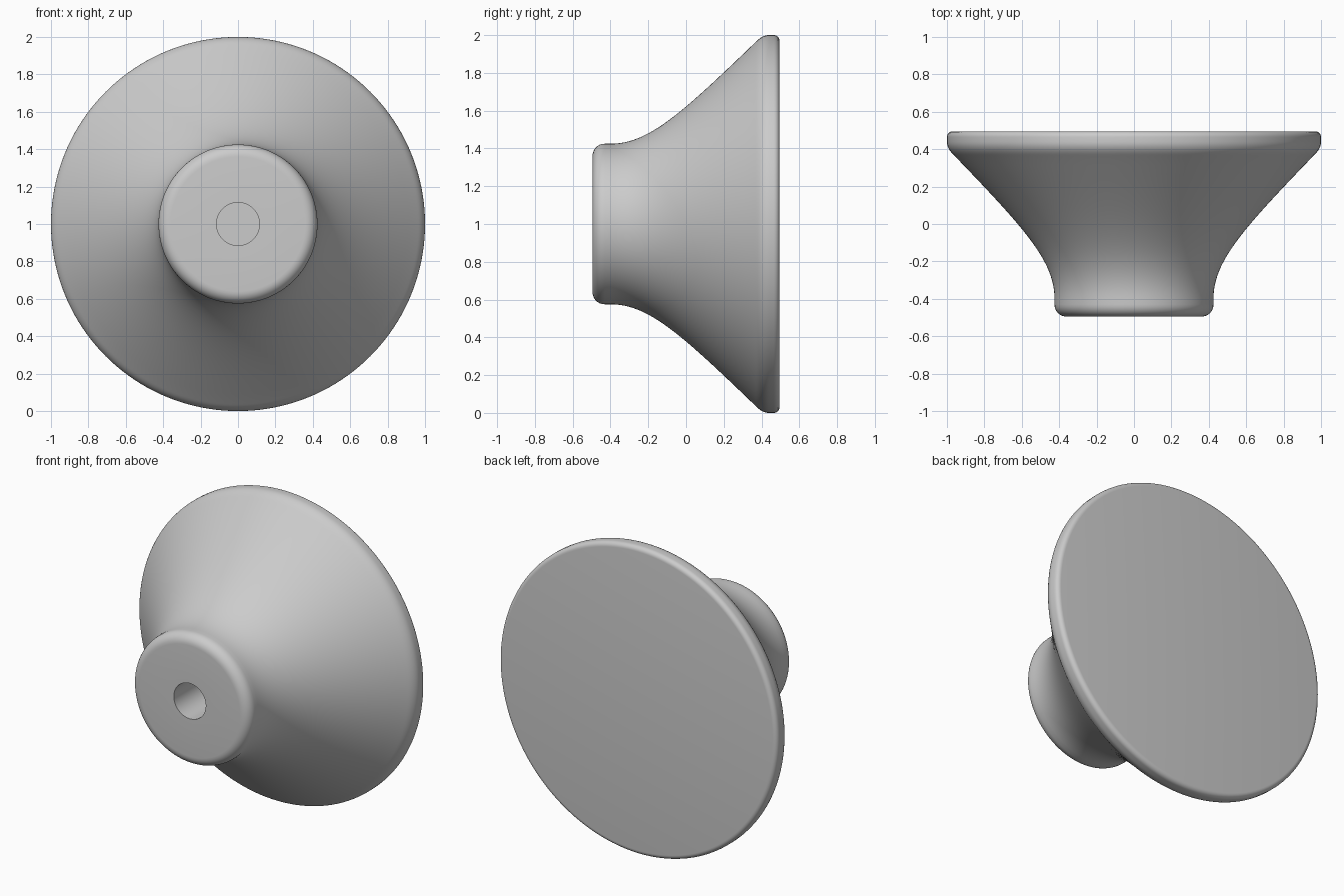
import bpy, bmesh, math
from mathutils import Vector

cube = bpy.data.objects.get("Cube")
if cube:
    bpy.data.objects.remove(cube, do_unlink=True)

SEGMENTS = 160
HALF = 0.495          # half the depth along y


def bezier(p0, p1, p2, p3, steps):
    """Points of a cubic curve, both ends included."""
    pts = [Vector(p) for p in (p0, p1, p2, p3)]
    out = []
    for i in range(steps + 1):
        t = i / steps
        u = 1 - t
        out.append(u**3 * pts[0] + 3 * u*u*t * pts[1] + 3 * u*t*t * pts[2] + t**3 * pts[3])
    return out


def lathe(name, profile, material):
    """Spin (radius, y) points around the y axis; both ends lie on the axis."""
    bm = bmesh.new()
    rings = []
    for r, y in profile:
        if r < 1e-6:
            rings.append([bm.verts.new((0, y, 1))])
        else:
            rings.append([bm.verts.new((r * math.cos(a), y, 1 + r * math.sin(a)))
                          for a in (math.tau * i / SEGMENTS for i in range(SEGMENTS))])
    for a, b in zip(rings, rings[1:]):
        if len(a) == 1:
            bm.faces.new(b)
        elif len(b) == 1:
            bm.faces.new(a)
        else:
            for i in range(SEGMENTS):
                j = (i + 1) % SEGMENTS
                bm.faces.new((a[i], a[j], b[j], b[i]))
    bmesh.ops.recalc_face_normals(bm, faces=bm.faces)
    mesh = bpy.data.meshes.new(name)
    bm.to_mesh(mesh)
    bm.free()
    mesh.materials.append(material)
    obj = bpy.data.objects.new(name, mesh)
    bpy.context.collection.objects.link(obj)
    return obj


grey = bpy.data.materials.new("plain grey")
grey.use_nodes = True
colour = (0.6, 0.6, 0.6, 1)
grey.diffuse_color = colour
grey.node_tree.nodes["Principled BSDF"].inputs["Base Color"].default_value = colour

# Blind screw hole and flat nose
profile = [Vector(p) for p in ((0, 0.1), (0.115, 0.1), (0.115, -HALF))]
# Rounded nose edge
profile += bezier((0.36, -HALF), (0.397, -HALF), (0.425, -0.467), (0.425, -0.43), 8)
# Concave flare
profile += bezier((0.425, -0.4), (0.425, -0.2), (0.58, -0.03), (0.955, 0.36), 24)
# Rounded rim and back edge
profile += bezier((0.965, 0.37), (0.988, 0.393), (1.0, 0.415), (1.0, 0.44), 8)
profile += bezier((1.0, 0.465), (1.0, 0.482), (0.987, HALF), (0.97, HALF), 6)
# Flat back
profile.append(Vector((0, HALF)))

knob = lathe("flared_knob", profile, grey)
bpy.context.view_layer.objects.active = knob
knob.select_set(True)
bpy.ops.object.shade_smooth_by_angle(angle=math.radians(35))
